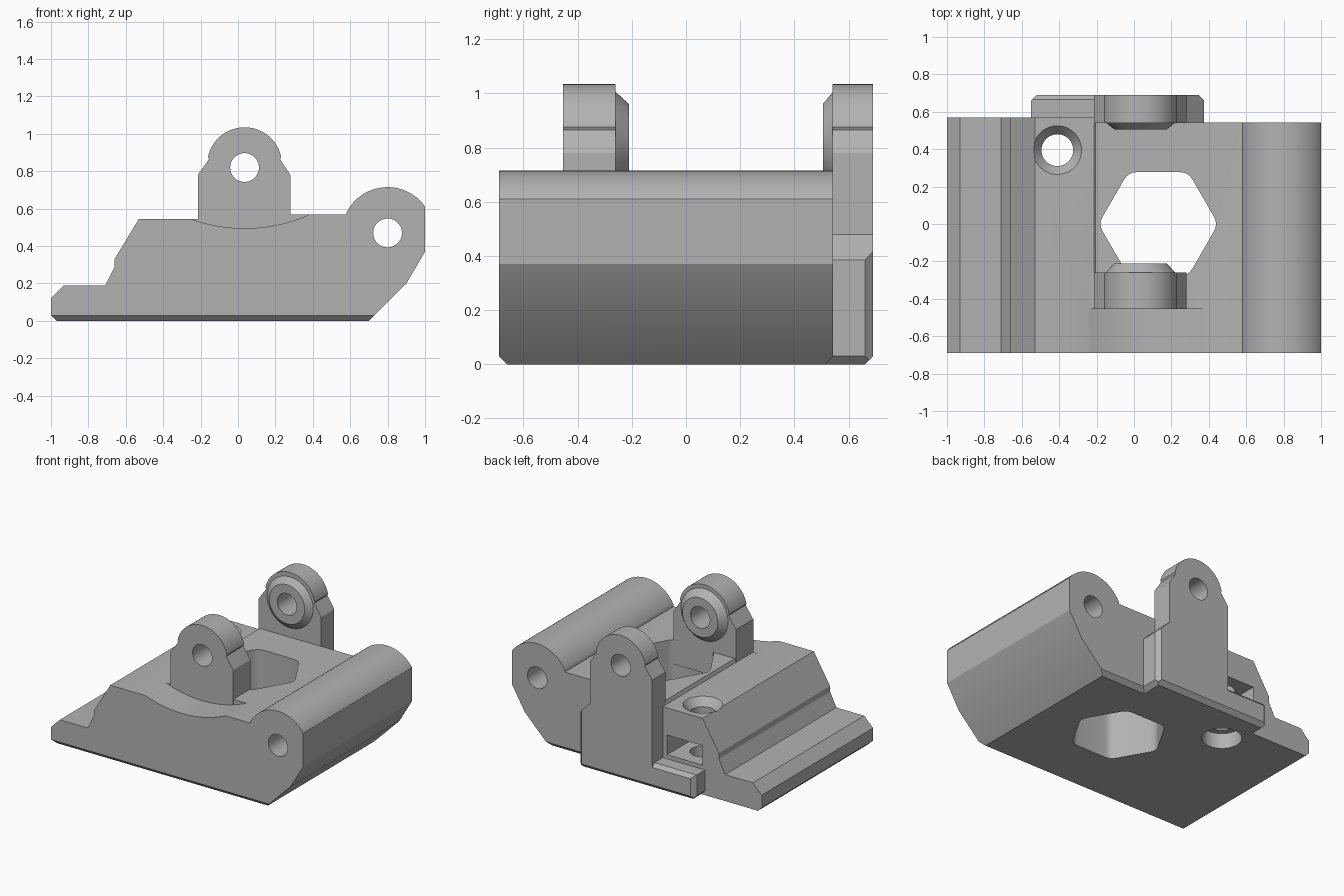
import bpy, bmesh, math
from mathutils import Vector, Matrix

cube = bpy.data.objects.get("Cube")
if cube:
    bpy.data.objects.remove(cube)

grey = bpy.data.materials.new("plain_grey")
grey.use_nodes = True
grey.diffuse_color = (0.45, 0.45, 0.45, 1)
grey.node_tree.nodes["Principled BSDF"].inputs["Base Color"].default_value = (0.45, 0.45, 0.45, 1)


def finish(name, bm):
    bmesh.ops.recalc_face_normals(bm, faces=bm.faces[:])
    mesh = bpy.data.meshes.new(name)
    bm.to_mesh(mesh)
    bm.free()
    mesh.materials.append(grey)
    obj = bpy.data.objects.new(name, mesh)
    bpy.context.collection.objects.link(obj)
    return obj


def prism(name, pts, y0, y1, trims=()):
    """Extrude an (x, z) outline along y, then trim it with (point, normal) planes."""
    bm = bmesh.new()
    face = bm.faces.new([bm.verts.new((x, y0, z)) for x, z in pts])
    res = bmesh.ops.extrude_face_region(bm, geom=[face])
    verts = [v for v in res["geom"] if isinstance(v, bmesh.types.BMVert)]
    bmesh.ops.translate(bm, vec=(0, y1 - y0, 0), verts=verts)
    for co, no in trims:
        cut = bmesh.ops.bisect_plane(bm, geom=bm.verts[:] + bm.edges[:] + bm.faces[:],
                                     plane_co=co, plane_no=no, clear_outer=True)
        edges = [e for e in cut["geom_cut"] if isinstance(e, bmesh.types.BMEdge)]
        bmesh.ops.contextual_create(bm, geom=edges)
    return finish(name, bm)


def box(name, x0, x1, y0, y1, z0, z1, trims=()):
    return prism(name, [(x0, z0), (x1, z0), (x1, z1), (x0, z1)], y0, y1, trims)


def cone(name, start, end, r0, r1, sides=64):
    a, b = Vector(start), Vector(end)
    bm = bmesh.new()
    rot = (b - a).to_track_quat('Z', 'Y').to_matrix().to_4x4()
    bmesh.ops.create_cone(bm, cap_ends=True, segments=sides, radius1=r0, radius2=r1,
                          depth=(b - a).length, matrix=Matrix.Translation((a + b) / 2) @ rot)
    return finish(name, bm)


def arc(cx, cz, r, a0, a1, n=32):
    angles = [math.radians(a0 + (a1 - a0) * i / n) for i in range(n + 1)]
    return [(cx + r * math.cos(a), cz + r * math.sin(a)) for a in angles]


def combine(target, tool, op):
    mod = target.modifiers.new(tool.name, 'BOOLEAN')
    mod.operation, mod.solver, mod.object = op, 'EXACT', tool
    bpy.context.view_layer.objects.active = target
    bpy.ops.object.modifier_apply(modifier=mod.name)
    bpy.data.objects.remove(tool)


# Body: side outline with clamp edge, step and rounded hinge barrel
barrel = [(min(x, 1.0), z) for x, z in arc(0.80, 0.47, 0.245, 35, 153)]
outline = [(-0.97, 0), (0.70, 0), (0.90, 0.20), (1.0, 0.37)] + barrel + [
    (0.58, 0.57), (-0.205, 0.57), (-0.215, 0.545), (-0.53, 0.545), (-0.66, 0.33),
    (-0.66, 0.29), (-0.71, 0.19), (-0.93, 0.19), (-1, 0.12), (-1, 0.03)]
body = prism("hinge_bracket", outline, -0.69, 0.57,
             [((0, -0.66, 0), (0, -1, -1))])

# Rear recess, leaving the clamp side slightly longer
combine(body, box("rear_recess", -0.215, 1.2, 0.543, 0.8, -0.1, 1), 'DIFFERENCE')
edge_cut = box("rear_edge_cut", 0.2, 1.2, 0.4, 0.8, -0.1, 0.1, [((0, 0.513, 0), (0, -1, 1))])
combine(body, edge_cut, 'DIFFERENCE')

# Shallow round relief in front of the front lug
combine(body, cone("front_relief", (0.035, -0.453, 1.345), (0.035, -0.9, 1.345), 0.85, 0.85, 160),
        'DIFFERENCE')

# Hexagonal opening with rounded corners
corners = [Vector(p) for p in arc(0, 0, 0.32, 0, 300, 5)]
bm = bmesh.new()
ring = []
for i, c in enumerate(corners):
    p = c + (corners[i - 1] - c).normalized() * 0.045
    q = c + (corners[(i + 1) % 6] - c).normalized() * 0.045
    for k in range(5):
        t = k / 4
        ring.append(p * (1 - t) ** 2 + c * 2 * t * (1 - t) + q * t ** 2)
face = bm.faces.new([bm.verts.new((p.x + 0.13, p.y, -0.2)) for p in ring])
top = bmesh.ops.extrude_face_region(bm, geom=[face])["geom"]
bmesh.ops.translate(bm, vec=(0, 0, 1.2), verts=[v for v in top if isinstance(v, bmesh.types.BMVert)])
combine(body, finish("hex_opening", bm), 'DIFFERENCE')

# Chamfered foot along the back
foot_trims = [((0, 0.66, 0), (0, 1, -1)), ((0, 0.665, 0.18), (0, 1, 1)),
              ((-0.55, 0.66, 0), (-1, 1, 0)), ((0.375, 0.66, 0), (1, 1, 0)),
              ((-0.52, 0, 0), (-1, 0, -1)), ((0.345, 0, 0), (1, 0, -1))]
combine(body, box("rear_foot", -0.55, 0.375, 0.47, 0.69, 0, 0.18, foot_trims), 'UNION')

# Lugs: straight neck, sloped shoulders, round eye
eye = [(0.28, 0.78), (0.225, 0.865)] + arc(0.035, 0.835, 0.2, 12, 168) + [(-0.155, 0.865), (-0.215, 0.78)]
rear = [(-0.215, 0.1), (0.375, 0.1), (0.375, 0.385), (0.28, 0.48)] + eye
front = [(-0.215, 0.4), (0.28, 0.4)] + eye
combine(body, prism("rear_lug", rear, 0.54, 0.69, [((0.375, 0.66, 0), (1, 1, 0))]), 'UNION')
combine(body, prism("front_lug", front, -0.455, -0.26), 'UNION')

# Tapered bosses on the facing sides of the lugs
for name, y0, y1 in (("front_boss", -0.27, -0.21), ("rear_boss", 0.55, 0.505)):
    combine(body, cone(name, (0.035, y0, 0.82), (0.035, y1, 0.82), 0.195, 0.14), 'UNION')

# Pin holes through the lugs and the barrel
for name, x, z in (("lug_pin_hole", 0.035, 0.82), ("barrel_pin_hole", 0.80, 0.47)):
    combine(body, cone(name, (x, -1, z), (x, 1, z), 0.077, 0.077, 48), 'DIFFERENCE')

# Nut slot and countersunk screw hole on the clamp side
combine(body, box("nut_slot", -0.53, -0.25, 0.26, 0.8, 0.21, 0.35), 'DIFFERENCE')
for name, z0, z1, r0, r1 in (("screw_hole", -0.2, 0.8, 0.085, 0.085),
                             ("countersink", 0.49, 0.55, 0.085, 0.134),
                             ("lower_bore", -0.1, 0.11, 0.13, 0.13)):
    combine(body, cone(name, (-0.41, 0.395, z0), (-0.41, 0.395, z1), r0, r1, 48), 'DIFFERENCE')

# Smooth the round faces, keep the edges sharp
bpy.ops.object.select_all(action='DESELECT')
body.select_set(True)
bpy.context.view_layer.objects.active = body
bpy.ops.object.shade_smooth_by_angle(angle=math.radians(25))
